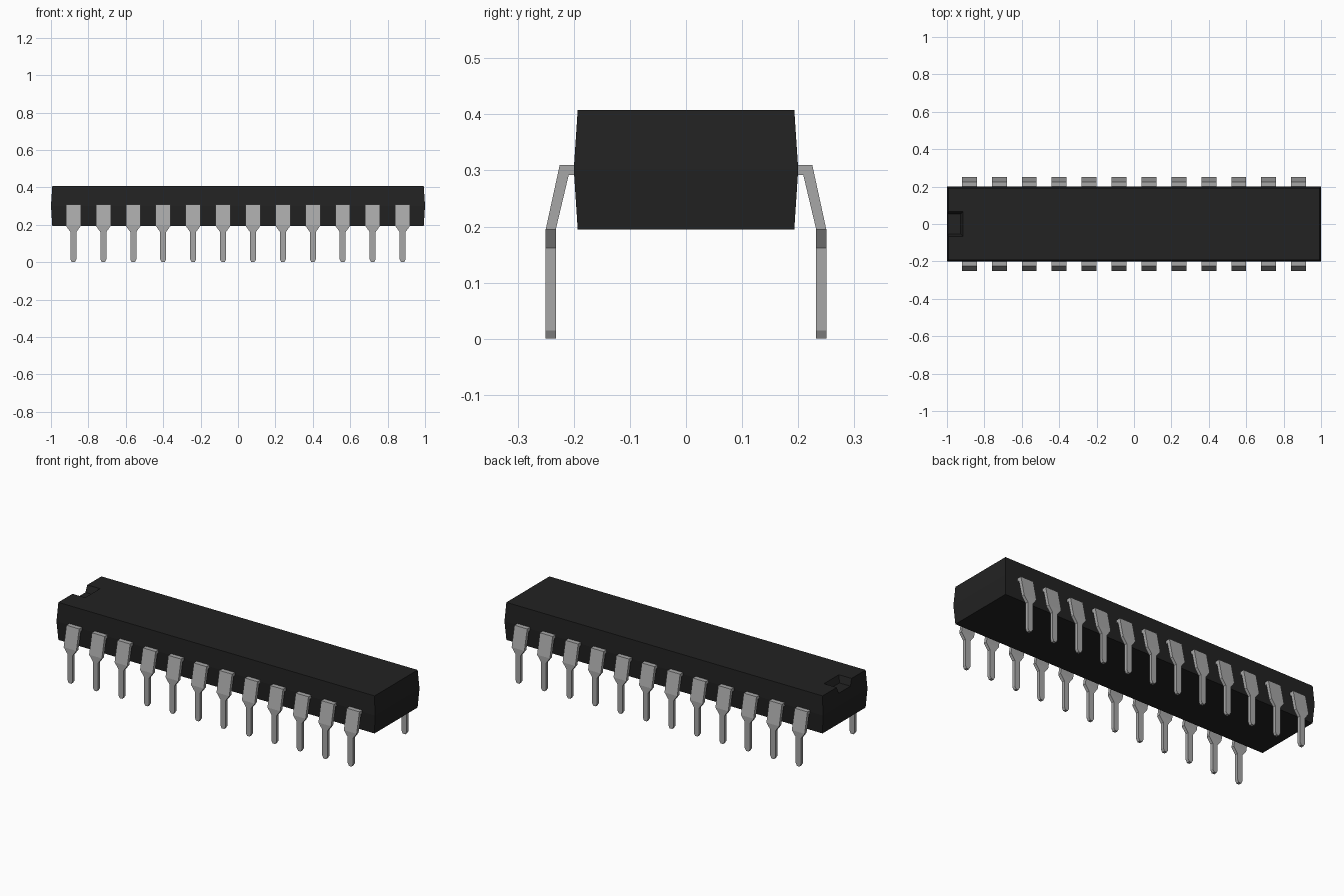
import bpy, bmesh

cube = bpy.data.objects.get("Cube")
if cube:
    bpy.data.objects.remove(cube, do_unlink=True)


def material(name, value):
    mat = bpy.data.materials.new(name)
    mat.use_nodes = True
    colour = (value, value, value, 1)
    mat.diffuse_color = colour
    mat.node_tree.nodes["Principled BSDF"].inputs["Base Color"].default_value = colour
    return mat


black = material("black plastic", 0.016)
metal = material("grey metal", 0.39)


def loft(name, rings, mat):
    """Join four-cornered rings into a closed solid."""
    bm = bmesh.new()
    loops = [[bm.verts.new(p) for p in ring] for ring in rings]
    for a, b in zip(loops, loops[1:]):
        for i in range(4):
            j = (i + 1) % 4
            bm.faces.new((a[i], a[j], b[j], b[i]))
    bm.faces.new(loops[0])
    bm.faces.new(loops[-1])
    bmesh.ops.recalc_face_normals(bm, faces=bm.faces)
    mesh = bpy.data.meshes.new(name)
    bm.to_mesh(mesh)
    bm.free()
    mesh.materials.append(mat)
    obj = bpy.data.objects.new(name, mesh)
    bpy.context.collection.objects.link(obj)
    return obj


def rectangle(x0, x1, y, z):
    return [(x0, -y, z), (x1, -y, z), (x1, y, z), (x0, y, z)]


# Package body, widest along its parting line
body = loft("package_body", [
    rectangle(-0.993, 0.993, 0.193, 0.195),
    rectangle(-1, 1, 0.2, 0.302),
    rectangle(-0.993, 0.993, 0.193, 0.408)], black)

# Orientation notch, open at the end with sloping walls
cutter = loft("notch_cutter", [
    rectangle(-1.05, -0.927, 0.053, 0.37),
    rectangle(-1.05, -0.912, 0.068, 0.412)], black)
cutter.hide_render = True
cutter.hide_viewport = True
notch = body.modifiers.new("notch", "BOOLEAN")
notch.operation = "DIFFERENCE"
notch.solver = "EXACT"
notch.object = cutter

# Bent pin sections: outer y, outer z, inner y, inner z, half width
SECTIONS = [
    (0.19, 0.31, 0.19, 0.292, 0.04),
    (0.225, 0.31, 0.209, 0.292, 0.04),
    (0.25, 0.195, 0.232, 0.195, 0.04),
    (0.25, 0.162, 0.232, 0.162, 0.016),
    (0.25, 0.015, 0.232, 0.015, 0.016),
    (0.25, 0, 0.232, 0, 0.008),
]


def pin(name, x, side):
    rings = [[(x - w, side * yo, zo), (x + w, side * yo, zo),
              (x + w, side * yi, zi), (x - w, side * yi, zi)]
             for yo, zo, yi, zi, w in SECTIONS]
    return loft(name, rings, metal)


# Two rows of twelve pins
for i in range(12):
    x = (i - 5.5) * 0.16
    pin(f"front_pin_{i + 1}", x, -1)
    pin(f"back_pin_{i + 1}", x, 1)
